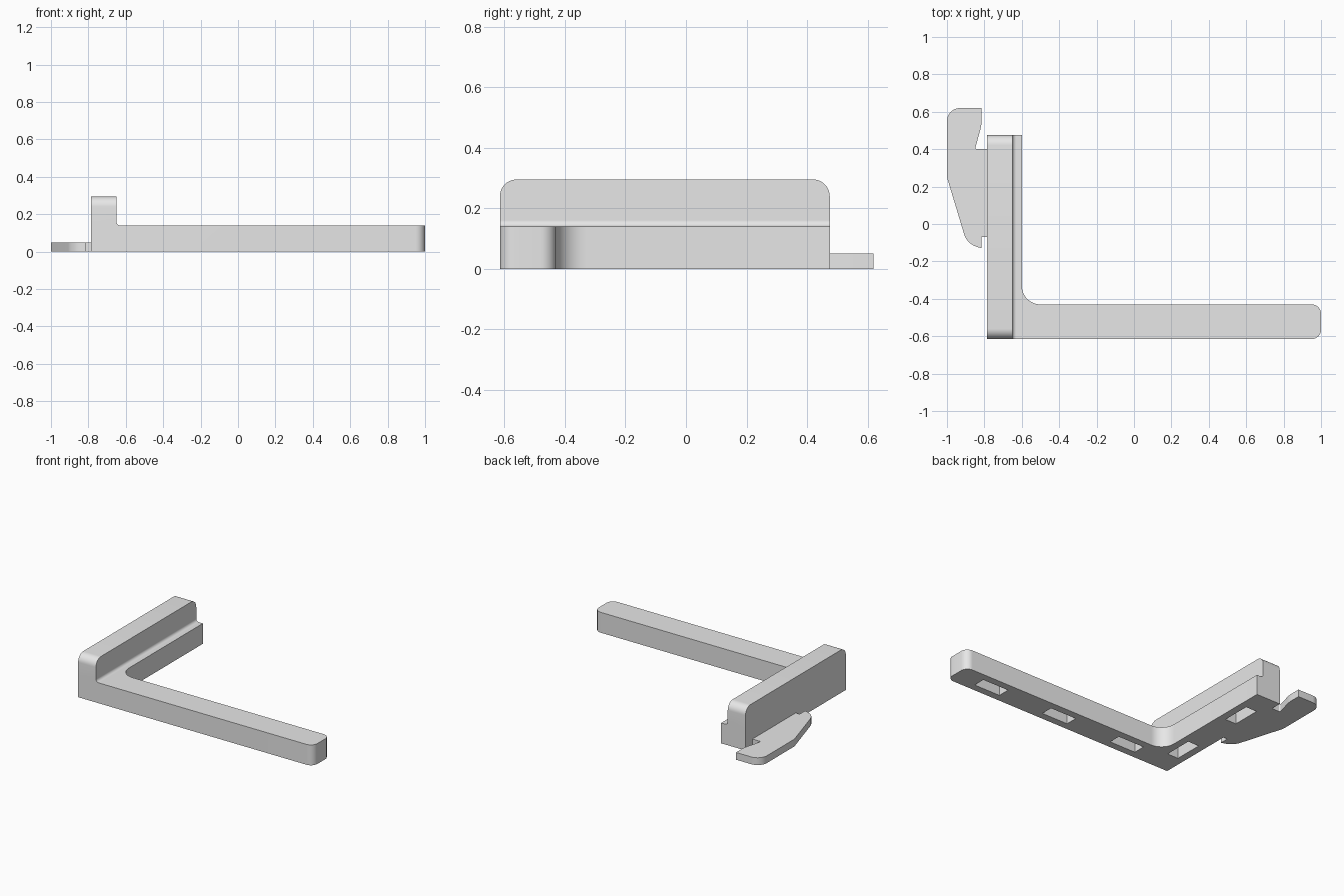
import bpy, bmesh, math
from mathutils import Vector

cube = bpy.data.objects.get("Cube")
if cube:
    bpy.data.objects.remove(cube, do_unlink=True)

grey = bpy.data.materials.new("plain grey")
grey.use_nodes = True
grey.diffuse_color = (0.8, 0.8, 0.8, 1)
grey.node_tree.nodes["Principled BSDF"].inputs["Base Color"].default_value = (0.8, 0.8, 0.8, 1)


def rounded(corners, steps=10):
    """Outline from (a, b[, radius]) corners, with an arc at each radius."""
    out = []
    for i, c in enumerate(corners):
        p = Vector(c[:2])
        if len(c) < 3:
            out.append(p)
            continue
        u = (Vector(corners[i - 1][:2]) - p).normalized()
        v = (Vector(corners[(i + 1) % len(corners)][:2]) - p).normalized()
        half = u.angle(v) / 2
        centre = p + (u + v).normalized() * c[2] / math.sin(half)
        start = p + u * c[2] / math.tan(half) - centre
        end = p + v * c[2] / math.tan(half) - centre
        sweep = math.pi - 2 * half
        for k in range(steps + 1):
            t = k / steps
            out.append(centre + (start * math.sin((1 - t) * sweep)
                                 + end * math.sin(t * sweep)) / math.sin(sweep))
    return out


def prism(name, outline, axis, low, high):
    """Extrude a 2D outline along the given axis."""
    def place(p, h):
        co = [p[0], p[1]]
        co.insert(axis, h)
        return co
    bm = bmesh.new()
    face = bm.faces.new([bm.verts.new(place(p, low)) for p in outline])
    new = bmesh.ops.extrude_face_region(bm, geom=[face])["geom"]
    move = [0, 0, 0]
    move[axis] = high - low
    bmesh.ops.translate(bm, vec=move, verts=[g for g in new if isinstance(g, bmesh.types.BMVert)])
    bmesh.ops.recalc_face_normals(bm, faces=bm.faces)
    mesh = bpy.data.meshes.new(name)
    bm.to_mesh(mesh)
    bm.free()
    mesh.materials.append(grey)
    obj = bpy.data.objects.new(name, mesh)
    bpy.context.collection.objects.link(obj)
    return obj


def activate(obj):
    bpy.ops.object.select_all(action="DESELECT")
    obj.select_set(True)
    bpy.context.view_layer.objects.active = obj


def combine(target, other, operation):
    mod = target.modifiers.new(operation, "BOOLEAN")
    mod.operation, mod.object, mod.solver = operation, other, "EXACT"
    activate(target)
    bpy.ops.object.modifier_apply(modifier=mod.name)
    bpy.data.objects.remove(other, do_unlink=True)


LEFT, WALL, LEDGE = -0.785, -0.65, -0.6
FRONT, BACK, ARM_BACK = -0.615, 0.475, -0.43
STEP, TOP = 0.14, 0.295

# L-shaped base with rounded arm end and inner corner
bracket = prism("bracket", rounded([
    (LEFT, FRONT), (1, FRONT, 0.05), (1, ARM_BACK, 0.05),
    (LEDGE, ARM_BACK, 0.1), (LEDGE, BACK), (LEFT, BACK)]), 2, 0, STEP)

# Upright wall with rounded upper ends
wall = prism("upright_wall", rounded([
    (FRONT, STEP - 0.02), (BACK, STEP - 0.02),
    (BACK, TOP, 0.055), (FRONT, TOP, 0.055)]), 0, LEFT, WALL)
combine(bracket, wall, "UNION")

# Small fillet where the wall meets the ledge
fillet = prism("wall_fillet", rounded([
    (WALL - 0.03, STEP - 0.01), (WALL + 0.02, STEP - 0.01), (WALL + 0.02, STEP),
    (WALL, STEP, 0.0199), (WALL, STEP + 0.02), (WALL - 0.03, STEP + 0.02)], 6), 1, FRONT, BACK)
combine(bracket, fillet, "UNION")

# Pockets in the underside
LONG, SHORT, DEPTH = 0.1, 0.042, 0.1
arm_y, leg_x = (FRONT + ARM_BACK) / 2, (LEFT + LEDGE) / 2
pockets = [(x, arm_y, LONG, SHORT) for x in (-0.38, 0.17, 0.72)]
pockets += [(leg_x, y, SHORT, LONG) for y in (-0.35, 0.21)]
for x, y, a, b in pockets:
    box = [(x - a, y - b), (x + a, y - b), (x + a, y + b), (x - a, y + b)]
    combine(bracket, prism("pocket_cutter", box, 2, -0.05, DEPTH), "DIFFERENCE")

# Thin hooked plate on the outer side of the wall
hook = prism("hook_plate", rounded([
    (LEFT, -0.07), (LEFT, 0.4), (-0.85, 0.4, 0.008), (-0.815, 0.53, 0.2),
    (-0.815, 0.62), (-1, 0.62, 0.07), (-1, 0.25, 0.08),
    (-0.893, -0.105, 0.1), (-0.815, -0.13), (-0.815, -0.07)]), 2, 0, 0.05)

for obj in (bracket, hook):
    activate(obj)
    bpy.ops.object.shade_smooth_by_angle(angle=math.radians(30))
